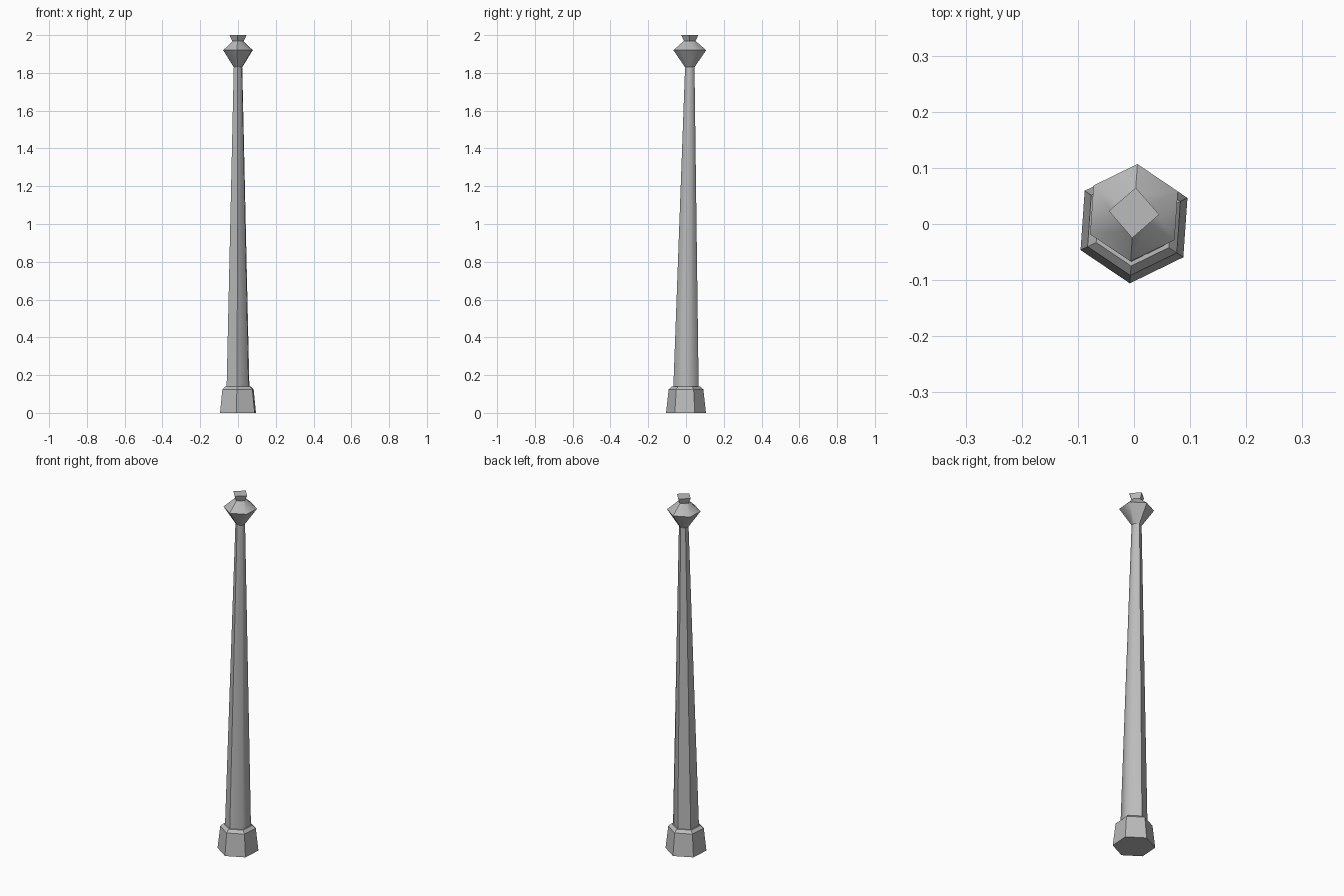
import bpy, bmesh, math

if "Cube" in bpy.data.objects:
    bpy.data.objects.remove(bpy.data.objects["Cube"], do_unlink=True)

grey = bpy.data.materials.new("stone_grey")
grey.use_nodes = True
colour = (0.5, 0.5, 0.5, 1)
grey.diffuse_color = colour
grey.node_tree.nodes["Principled BSDF"].inputs["Base Color"].default_value = colour

TURN = math.radians(86)   # direction of the rear corner
LEAN = 0.02               # how far the top has shifted backwards


def lathe(name, rings, sides, soft=()):
    """Stack of polygon rings (radius, z, y); corners listed in soft are smooth."""
    bm = bmesh.new()
    loops = []
    for radius, z, y in rings:
        angles = [TURN + i * math.tau / sides for i in range(sides)]
        loops.append([bm.verts.new((radius * math.cos(a), y + radius * math.sin(a), z))
                      for a in angles])
    for low, high in zip(loops, loops[1:]):
        for i in range(sides):
            j = (i + 1) % sides
            face = bm.faces.new((low[i], low[j], high[j], high[i]))
            face.smooth = bool(soft)
    bm.faces.new(loops[0][::-1])
    bm.faces.new(loops[-1])
    # Only the chosen corner edges blend; rims and other corners stay crisp
    for edge in bm.edges:
        edge.smooth = False
    for low, high in zip(loops, loops[1:]):
        for i in soft:
            bm.edges.get((low[i], high[i])).smooth = True
    bm.normal_update()
    mesh = bpy.data.meshes.new(name)
    bm.to_mesh(mesh)
    bm.free()
    mesh.materials.append(grey)
    obj = bpy.data.objects.new(name, mesh)
    bpy.context.collection.objects.link(obj)
    return obj


# Chamfered hexagonal foot
lathe("base", [(0.106, 0, 0), (0.092, 0.125, 0), (0.075, 0.14, 0)], 6)

# Slim tapering pole, leaning slightly back, blended on its left side
lathe("shaft", [(0.067, 0.14, 0), (0.025, 1.83, LEAN)], 6, soft=(4, 5))

# Faceted knob, crisp only at its front and rear corners
lathe("knob", [(0.025, 1.83, LEAN), (0.087, 1.92, LEAN), (0.03, 1.97, LEAN)],
      6, soft=(1, 2, 4, 5))

# Four-sided flared cap
lathe("finial", [(0.029, 1.965, LEAN), (0.045, 2.0, LEAN)], 4)
